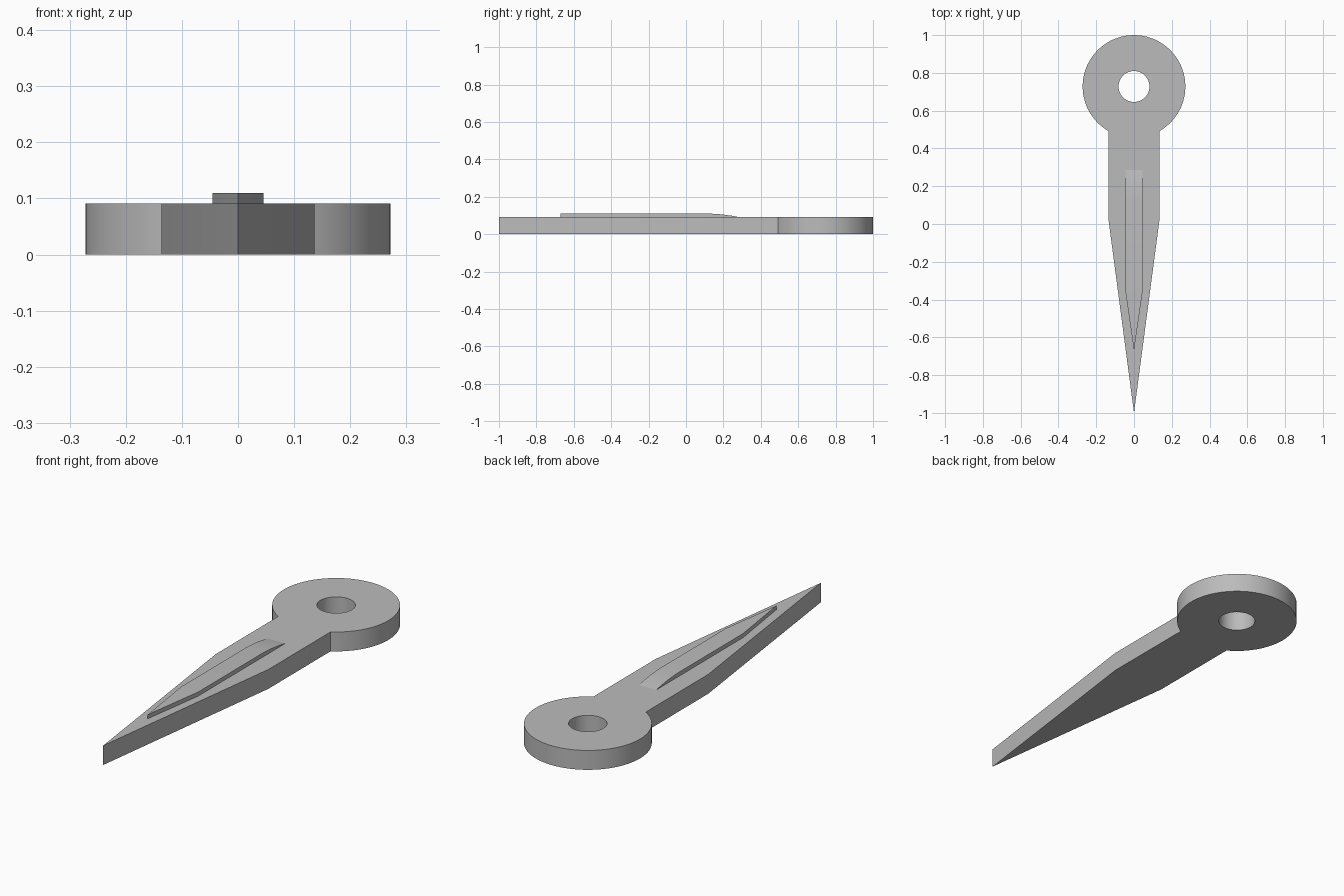
import bpy, bmesh
from math import sin, cos, pi, radians

cube = bpy.data.objects.get("Cube")
if cube:
    bpy.data.objects.remove(cube, do_unlink=True)

GREY = (0.5, 0.5, 0.5, 1)
grey = bpy.data.materials.new("plain grey")
grey.use_nodes = True
grey.diffuse_color = GREY
grey.node_tree.nodes["Principled BSDF"].inputs["Base Color"].default_value = GREY

THICK, RING_Y, RING_R, HOLE_R = 0.091, 0.728, 0.272, 0.082


def arc(radius, start, end, steps):
    """Points round the ring centre, with angles measured from +y."""
    angles = [radians(start + (end - start) * i / steps) for i in range(steps + 1)]
    return [(radius * sin(a), RING_Y + radius * cos(a)) for a in angles]


def add_object(name, mesh):
    obj = bpy.data.objects.new(name, mesh)
    bpy.context.collection.objects.link(obj)
    mesh.materials.clear()
    mesh.materials.append(grey)
    for o in bpy.context.selected_objects:
        o.select_set(False)
    obj.select_set(True)
    bpy.context.view_layer.objects.active = obj
    bpy.ops.object.shade_smooth_by_angle(angle=radians(20))
    return obj


# Body: pointed blade and round eye in one outline, with a hole through the eye
outline = arc(RING_R, -150, 150, 60) + [(0.136, 0.03), (0, -1), (-0.136, 0.03)]
hole = arc(HOLE_R, 0, 360, 48)[:-1]
curve = bpy.data.curves.new("body_outline", "CURVE")
curve.dimensions = "2D"
curve.fill_mode = "BOTH"
curve.extrude = THICK / 2
for points in (outline, hole):
    spline = curve.splines.new("POLY")
    spline.points.add(len(points) - 1)
    for p, (x, y) in zip(spline.points, points):
        p.co = (x, y, THICK / 2, 1)
    spline.use_cyclic_u = True
helper = bpy.data.objects.new("body_helper", curve)
bpy.context.collection.objects.link(helper)
bpy.context.view_layer.update()
body_mesh = bpy.data.meshes.new_from_object(
    helper.evaluated_get(bpy.context.evaluated_depsgraph_get()))
bpy.data.objects.remove(helper, do_unlink=True)
bm = bmesh.new()
bm.from_mesh(body_mesh)
for v in bm.verts:
    v.co.z = THICK if v.co.z > THICK / 2 else 0
bmesh.ops.remove_doubles(bm, verts=bm.verts, dist=1e-5)
bmesh.ops.recalc_face_normals(bm, faces=bm.faces)
bm.to_mesh(body_mesh)
bm.free()
add_object("body", body_mesh)

# Raised rib: pointed at the front, its top curving down to the body at the back
HALF, TOP = 0.045, 0.11
stations = [(-0.36, TOP), (0.13, TOP), (0.19, 0.106), (0.25, 0.098), (0.285, THICK)]
bm = bmesh.new()
tip = [bm.verts.new((0, -0.67, z)) for z in (TOP, THICK)]
rows = []
for y, z in stations:
    rows.append([bm.verts.new(co) for co in (
        (-HALF, y, THICK - 0.002), (-HALF, y, z), (HALF, y, z), (HALF, y, THICK - 0.002))])
first = rows[0]
bm.faces.new((tip[0], first[2], first[1]))
bm.faces.new((tip[1], tip[0], first[1], first[0]))
bm.faces.new((tip[0], tip[1], first[3], first[2]))
for a, b in zip(rows, rows[1:]):
    for i in range(3):
        bm.faces.new((a[i], a[i + 1], b[i + 1], b[i]))
bm.faces.new(rows[-1])
bmesh.ops.recalc_face_normals(bm, faces=bm.faces)
rib_mesh = bpy.data.meshes.new("rib")
bm.to_mesh(rib_mesh)
bm.free()
add_object("rib", rib_mesh)
